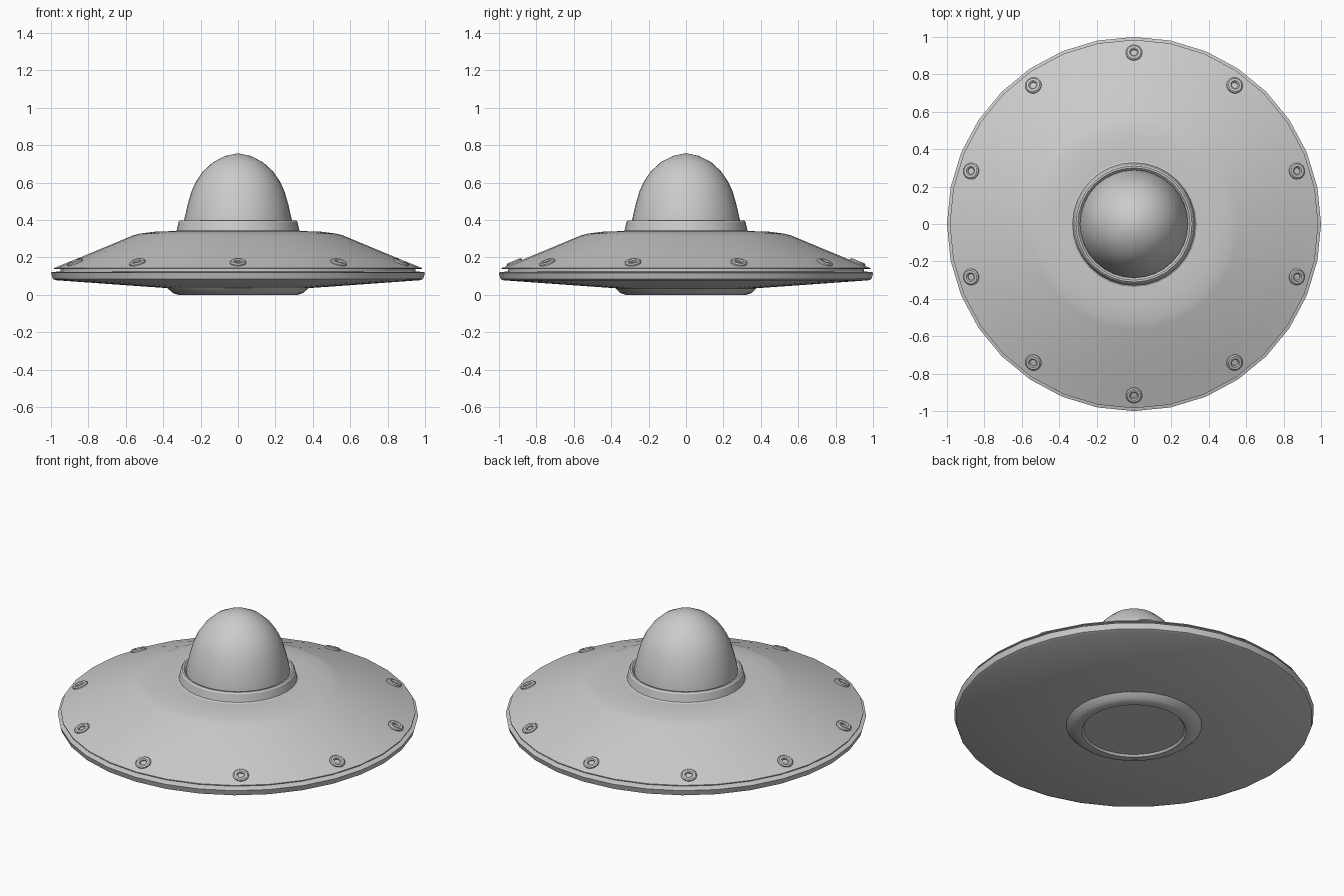
import bpy
import math
from mathutils import Matrix

SIDES = 32

cube = bpy.data.objects.get("Cube")
if cube:
    bpy.data.objects.remove(cube, do_unlink=True)

# Single painted-metal colour
metal = bpy.data.materials.new("grey metal")
metal.use_nodes = True
colour = (0.6, 0.6, 0.6, 1)
metal.diffuse_color = colour
metal.node_tree.nodes["Principled BSDF"].inputs["Base Color"].default_value = colour


def lathe(name, profile, sides=SIDES, closed=False, angle=30):
    """Spin an (r, z) profile about z; r = 0 ends become poles."""
    verts, faces, rings = [], [], []
    for r, z in profile:
        count = 1 if r == 0 else sides
        rings.append(range(len(verts), len(verts) + count))
        for i in range(count):
            a = math.tau * i / sides
            verts.append((r * math.cos(a), r * math.sin(a), z))
    pairs = list(zip(rings, rings[1:]))
    if closed:
        pairs.append((rings[-1], rings[0]))
    for low, high in pairs:
        for i in range(sides):
            j = (i + 1) % sides
            quad = [low[i % len(low)], low[j % len(low)],
                    high[j % len(high)], high[i % len(high)]]
            faces.append(list(dict.fromkeys(quad)))
    mesh = bpy.data.meshes.new(name)
    mesh.from_pydata(verts, [], faces)
    mesh.materials.append(metal)
    obj = bpy.data.objects.new(name, mesh)
    bpy.context.collection.objects.link(obj)
    bpy.ops.object.select_all(action="DESELECT")
    obj.select_set(True)
    bpy.context.view_layer.objects.active = obj
    bpy.ops.object.shade_smooth_by_angle(angle=math.radians(angle))
    return obj


# Lower hull with the rim band and the groove above it
lathe("lower_hull", [(0, 0.035), (0.37, 0.035), (0.975, 0.078), (0.99, 0.085),
                     (1.0, 0.118), (0.99, 0.122), (0.95, 0.125),
                     (0.95, 0.145), (0, 0.145)])

# Round foot under the hull
lathe("foot_ring", [(0, 0.012), (0.28, 0.012), (0.29, 0.0), (0.32, 0.0),
                    (0.35, 0.01), (0.377, 0.036), (0, 0.036)])

# Sloped upper hull with a thin lip
lathe("upper_hull", [(0, 0.138), (0.985, 0.138), (0.985, 0.143), (0.87, 0.189),
                     (0.56, 0.318), (0.52, 0.328), (0.44, 0.338),
                     (0.36, 0.34), (0, 0.34)])

# Collar holding the dome
lathe("dome_collar", [(0.345, 0.335), (0.328, 0.345), (0.318, 0.39),
                      (0.31, 0.398), (0.3, 0.398), (0.288, 0.385),
                      (0.288, 0.335)], closed=True)

# Dome
lathe("dome", [(0, 0.34), (0.29, 0.34), (0.288, 0.4), (0.27, 0.48), (0.25, 0.55),
               (0.225, 0.605), (0.187, 0.66), (0.135, 0.708),
               (0.07, 0.742), (0, 0.757)], angle=40)

# Ten washers set around the edge, tilted to the slope
slope = math.atan2(0.129, 0.31)
for k in range(10):
    washer = lathe(f"washer_{k + 1}", [(0.044, -0.004), (0.044, 0.006),
                                       (0.037, 0.012), (0.024, 0.012),
                                       (0.018, 0.006), (0.018, -0.004)],
                   sides=16, closed=True)
    turn = Matrix.Rotation(math.radians(90 + 36 * k), 4, "Z")
    washer.matrix_world = (turn @ Matrix.Translation((0.915, 0, 0.171))
                           @ Matrix.Rotation(slope, 4, "Y"))
